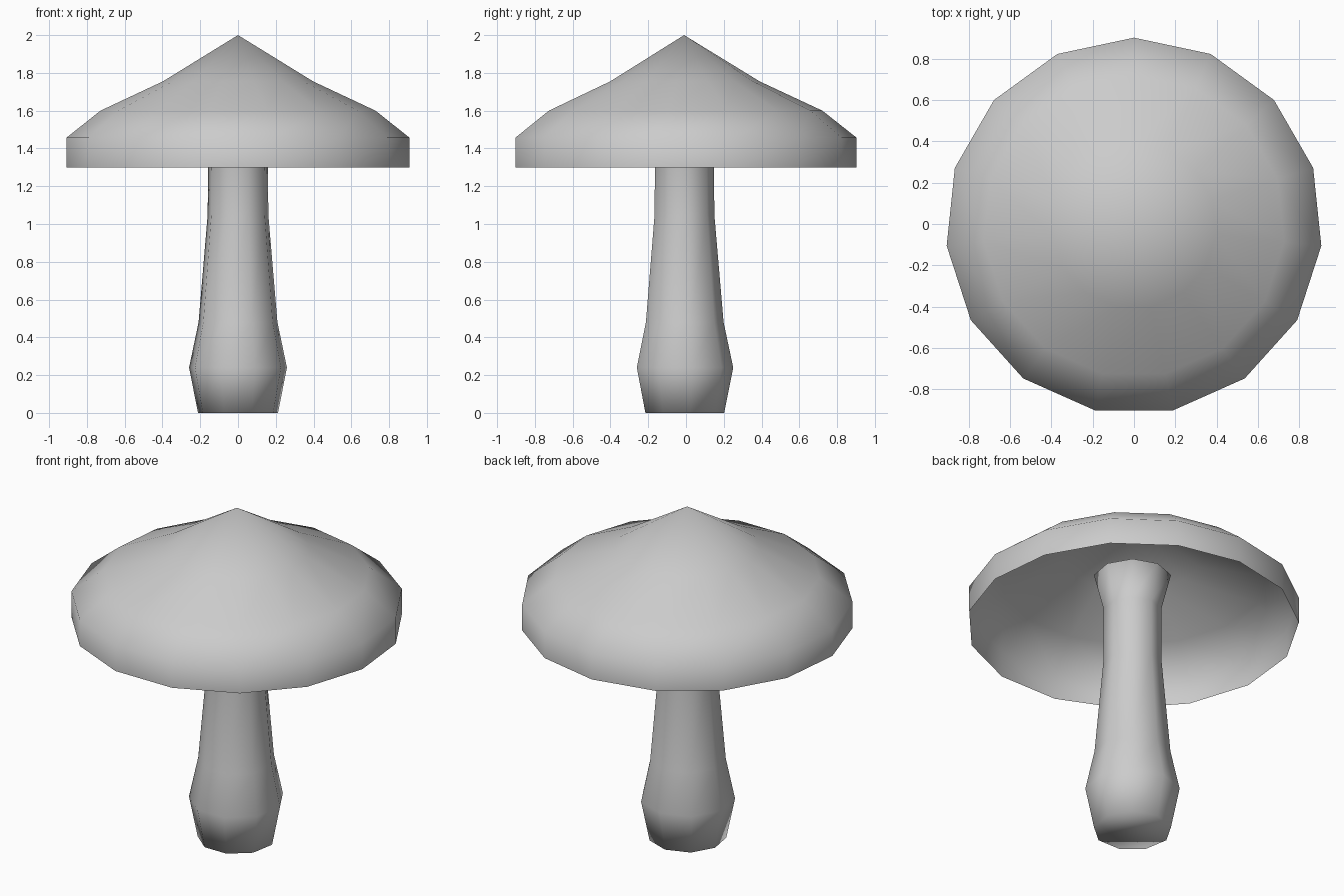
import bpy, bmesh
from math import sin, cos, pi

if "Cube" in bpy.data.objects:
    bpy.data.objects.remove(bpy.data.objects["Cube"])


def lathe(name, profile, sides, centre_y, apex=None, close_ends=False):
    """Sweep a (radius, z) profile round a vertical axis, one corner towards +y."""
    bm = bmesh.new()
    rings = []
    for r, z in profile:
        angles = [pi / 2 + 2 * pi * i / sides for i in range(sides)]
        rings.append([bm.verts.new((r * cos(a), centre_y + r * sin(a), z)) for a in angles])
    for low, high in zip(rings, rings[1:]):
        for i in range(sides):
            j = (i + 1) % sides
            bm.faces.new((low[i], low[j], high[j], high[i]))
    if apex is not None:
        tip = bm.verts.new((0, centre_y, apex))
        for i in range(sides):
            bm.faces.new((rings[-1][i], rings[-1][(i + 1) % sides], tip))
    if close_ends:
        bm.faces.new(rings[0][::-1])
        bm.faces.new(rings[-1])
    for f in bm.faces:
        f.smooth = True
    mesh = bpy.data.meshes.new(name)
    bm.to_mesh(mesh)
    bm.free()
    obj = bpy.data.objects.new(name, mesh)
    bpy.context.collection.objects.link(obj)
    return obj


# Stem: nine sides, bulging foot, flared top hidden inside the cap
lathe("mushroom_stem",
      [(0.215, 0), (0.263, 0.24), (0.212, 0.48), (0.163, 1.05), (0.161, 1.39), (0.215, 1.6)],
      9, -0.013, close_ends=True)

# Cap: fifteen sides, an open hollow shell with an upright rim
lathe("mushroom_cap",
      [(0.913, 1.3), (0.913, 1.457), (0.732, 1.6), (0.4, 1.755)],
      15, -0.01, apex=2.0)
